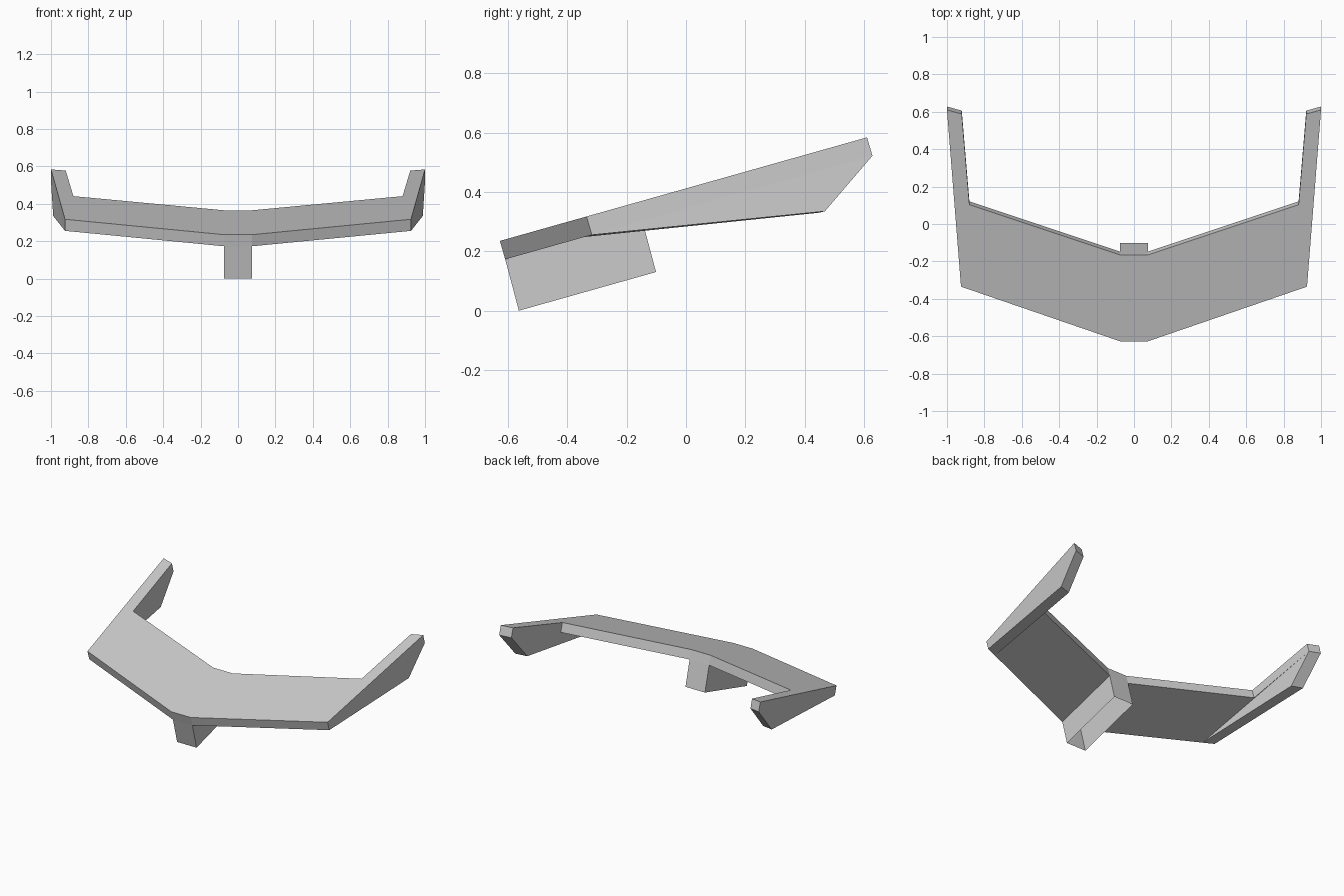
import bpy, bmesh
from mathutils import Vector

old = bpy.data.objects.get("Cube")
if old:
    bpy.data.objects.remove(old, do_unlink=True)

grey = bpy.data.materials.new("plain_grey")
grey.use_nodes = True
COLOR = (0.6, 0.6, 0.6, 1)
grey.diffuse_color = COLOR
grey.node_tree.nodes["Principled BSDF"].inputs["Base Color"].default_value = COLOR

SLOPE = 0.282                      # rake of the whole wing
DOWN = Vector((0, 0.018, -0.062))  # plate thickness, square to the rake


def on_top(x, y):
    return Vector((x, y, 0.235 + SLOPE * (y + 0.627)))


def under(x, y):
    return on_top(x, y) + DOWN


def loft(name, first, second, caps=(True, True), skip=()):
    """Join two matching outlines with side faces and optional end caps."""
    bm = bmesh.new()
    a = [bm.verts.new(p) for p in first]
    b = [bm.verts.new(p) for p in second]
    n = len(a)
    for i in range(n):
        if i not in skip:
            j = (i + 1) % n
            bm.faces.new((a[i], a[j], b[j], b[i]))
    for ring, wanted in zip((a[::-1], b), caps):
        if wanted:
            bm.faces.new(ring)
    bmesh.ops.recalc_face_normals(bm, faces=bm.faces[:])
    mesh = bpy.data.meshes.new(name)
    bm.to_mesh(mesh)
    bm.free()
    mesh.materials.append(grey)
    obj = bpy.data.objects.new(name, mesh)
    bpy.context.collection.objects.link(obj)
    return obj


# Swept plate: half outline mirrored across x
half = [(0.075, -0.627), (0.925, -0.335), (1.0, 0.61),
        (0.921, 0.588), (0.88, 0.103), (0.075, -0.165)]
outline = half + [(-x, y) for x, y in reversed(half)]
loft("wing_plate", [under(*p) for p in outline], [on_top(*p) for p in outline])

# Tapering end fins hanging below the plate tips
for side, name in ((1, "left_fin"), (-1, "right_fin")):
    outer = [under(0.925, -0.335), Vector((0.988, 0.468, 0.335)), under(1.0, 0.61)]
    inner = [under(0.848, -0.36), Vector((0.909, 0.448, 0.33)), under(0.921, 0.588)]
    for p in outer + inner:
        p.x *= side
    loft(name, outer, inner, skip=(2,))

# Central mount: four walls, open underneath
top_ring = [under(x, y) for x, y in
            ((0.075, -0.627), (0.075, -0.165), (-0.075, -0.165), (-0.075, -0.627))]
drop = Vector((0, 0.046, -0.173))
loft("centre_mount", [p + drop for p in top_ring], top_ring, caps=(False, False))
